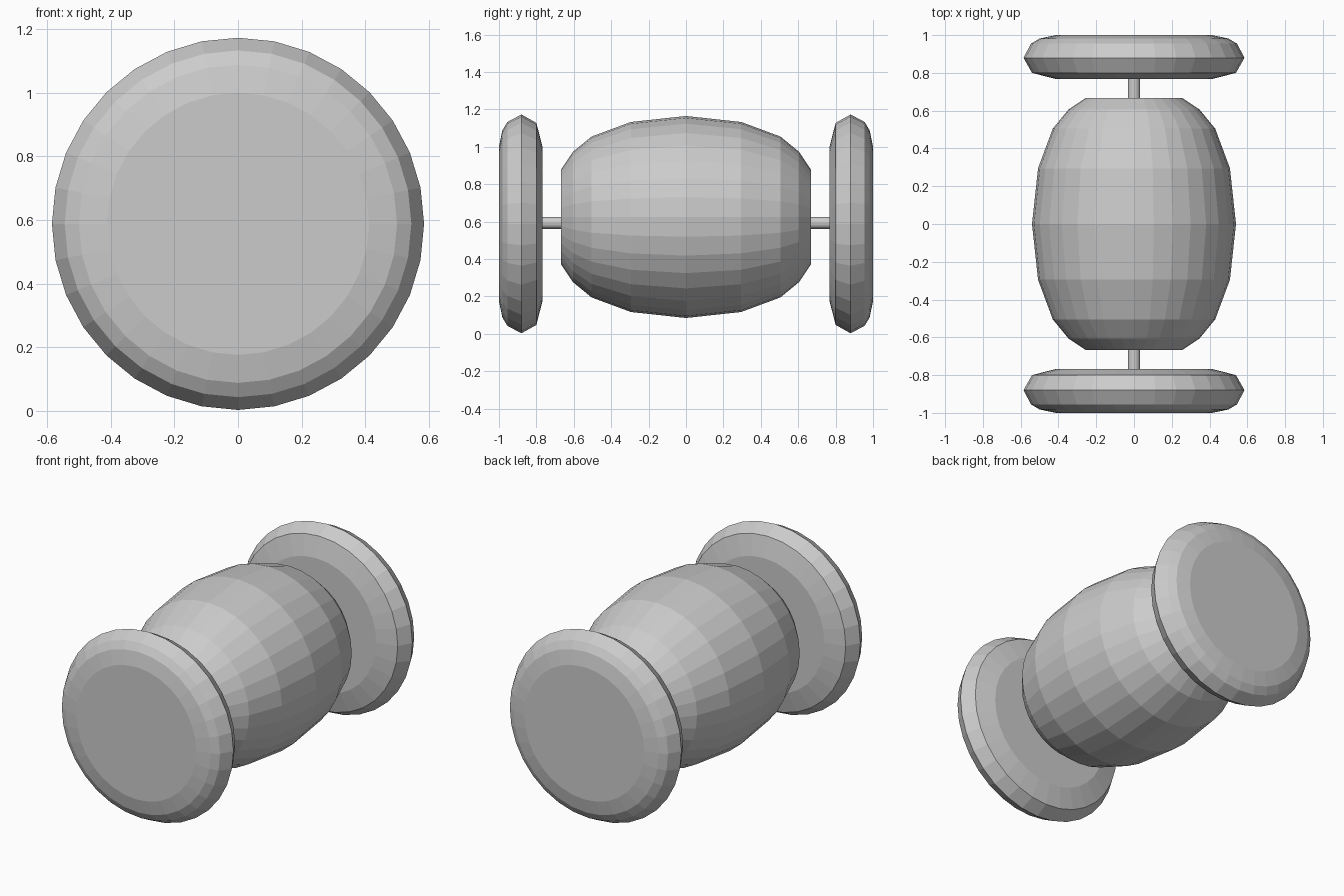
import bpy, bmesh, math

if "Cube" in bpy.data.objects:
    bpy.data.objects.remove(bpy.data.objects["Cube"])

SIDES = 32


def lathe(name, profile, z, sides=SIDES):
    """Revolve (radius, y) rings about a y-parallel axis at height z, with flat end caps."""
    bm = bmesh.new()
    rings = []
    for r, y in profile:
        rings.append([bm.verts.new((r * math.sin(2 * math.pi * i / sides), y,
                                    z + r * math.cos(2 * math.pi * i / sides)))
                      for i in range(sides)])
    for a, b in zip(rings, rings[1:]):
        for i in range(sides):
            j = (i + 1) % sides
            bm.faces.new((a[i], a[j], b[j], b[i]))
    bm.faces.new(rings[0])
    bm.faces.new(rings[-1])
    bmesh.ops.recalc_face_normals(bm, faces=bm.faces)
    mesh = bpy.data.meshes.new(name)
    bm.to_mesh(mesh)
    bm.free()
    obj = bpy.data.objects.new(name, mesh)
    bpy.context.collection.objects.link(obj)
    return obj


# Bulging barrel body, mirrored half profile
half = [(0.54, 0.0), (0.508, 0.295), (0.43, 0.505), (0.348, 0.605), (0.255, 0.667)]
lathe("barrel_body", [(r, -y) for r, y in reversed(half[1:])] + half, 0.625)

# Thin axle through the body
lathe("axle", [(0.032, -0.80), (0.032, 0.80)], 0.593, 16)

# Rounded wheels at both ends, inner face to outer face
wheel = [(0.415, 0.768), (0.54, 0.80), (0.585, 0.88),
         (0.545, 0.955), (0.50, 0.982), (0.412, 1.0)]
for name, side in (("front_wheel", -1), ("back_wheel", 1)):
    lathe(name, [(r, side * y) for r, y in wheel], 0.588)
